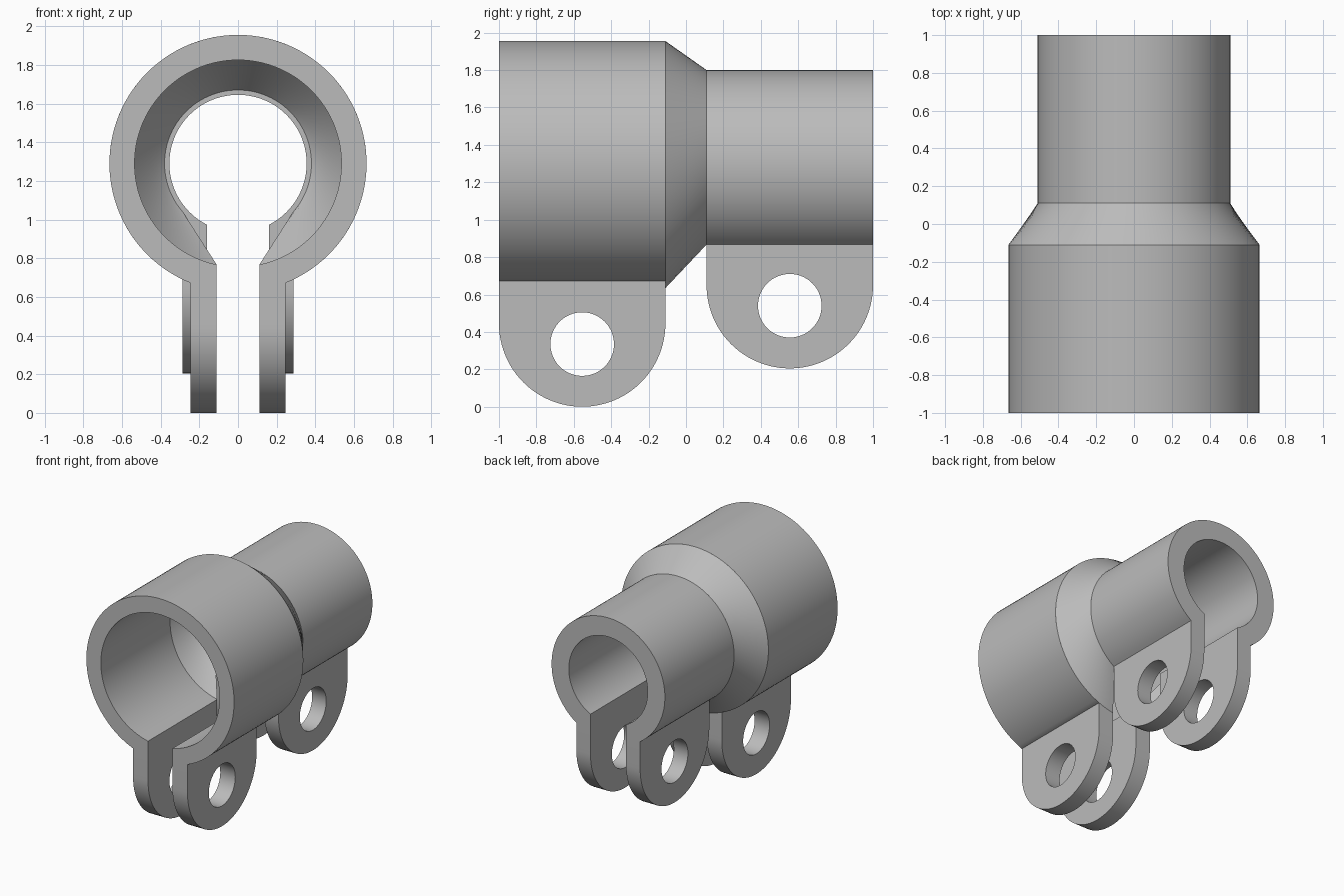
import bpy, bmesh
from math import sin, cos, pi, asin, sqrt

cube = bpy.data.objects.get("Cube")
if cube:
    bpy.data.objects.remove(cube, do_unlink=True)

AXIS_Z = 1.29      # height of the shared tube axis
STEPS = 96         # segments around each tube
GREY = (0.5, 0.5, 0.5, 1)

mat = bpy.data.materials.new("plain_grey")
mat.use_nodes = True
mat.diffuse_color = GREY
mat.node_tree.nodes["Principled BSDF"].inputs["Base Color"].default_value = GREY


def finish(name, bm):
    bmesh.ops.recalc_face_normals(bm, faces=bm.faces)
    mesh = bpy.data.meshes.new(name)
    bm.to_mesh(mesh)
    bm.free()
    mesh.materials.append(mat)
    obj = bpy.data.objects.new(name, mesh)
    bpy.context.collection.objects.link(obj)
    bpy.ops.object.select_all(action="DESELECT")
    obj.select_set(True)
    bpy.context.view_layer.objects.active = obj
    bpy.ops.object.shade_smooth_by_angle(angle=pi / 6)
    return obj


def drop(radius, x):
    """Height of the lower circle half at offset x."""
    return AXIS_Z - sqrt(radius * radius - x * x)


def arc(radius, gap, steps):
    """Open circle, with a gap of the given half width at the bottom."""
    start = asin(gap / radius)
    angles = [start + (2 * pi - 2 * start) * i / steps for i in range(steps + 1)]
    return [(radius * sin(a), AXIS_Z - radius * cos(a)) for a in angles]


def open_shell(name, front, back, y0, y1):
    """Skin between two sections, each an (outer, inner) pair of open paths."""
    bm = bmesh.new()
    fo, fi, bo, bi = [
        [bm.verts.new((x, y, z)) for x, z in path]
        for y, section in ((y0, front), (y1, back)) for path in section]
    for a, b in ((fo, fi), (bo, bi), (fo, bo), (fi, bi)):
        for i in range(len(a) - 1):
            bm.faces.new((a[i], a[i + 1], b[i + 1], b[i]))
    for i in (0, -1):
        bm.faces.new((fo[i], fi[i], bi[i], bo[i]))
    return finish(name, bm)


def collar(name, outer, bore, slot, ear_x, y0, y1):
    """Split tube whose lips run flat down to the top of the ears."""
    z = drop(outer, ear_x)
    inner = [(slot, z)] + arc(bore, slot, STEPS) + [(-slot, z)]
    section = (arc(outer, ear_x, STEPS + 2), inner)
    return open_shell(name, section, section, y0, y1)


def ear(name, x0, x1, y0, y1, bottom, top, hole_z, hole_r):
    """Round-ended clamping plate with a bolt hole."""
    r, mid = (y1 - y0) / 2, (y0 + y1) / 2
    outline = [(y1, top), (y0, top)]
    outline += [(mid - r * cos(pi * i / 48), bottom + r - r * sin(pi * i / 48))
                for i in range(49)]
    hole = [(mid + hole_r * cos(pi * i / 32), hole_z + hole_r * sin(pi * i / 32))
            for i in range(64)]
    bm = bmesh.new()
    edges = []
    for loop in (outline, hole):
        vs = [bm.verts.new((x0, y, z)) for y, z in loop]
        edges += [bm.edges.new((vs[i - 1], vs[i])) for i in range(len(vs))]
    bmesh.ops.triangle_fill(bm, edges=edges, use_beauty=True)
    geom = bmesh.ops.extrude_face_region(
        bm, geom=bm.faces[:], use_keep_orig=True)["geom"]
    moved = [v for v in geom if isinstance(v, bmesh.types.BMVert)]
    bmesh.ops.translate(bm, verts=moved, vec=(x1 - x0, 0, 0))
    return finish(name, bm)


# Wide front tube, narrow rear tube, and their clamping ears
for end, outer, bore, slot, ear_x, y0, y1, bottom in (
        ("front", 0.665, 0.535, 0.11, 0.245, -1.0, -0.11, 0.0),
        ("rear", 0.51, 0.355, 0.16, 0.287, 0.11, 1.0, 0.205)):
    collar(end + "_tube", outer, bore, slot, ear_x, y0, y1)
    for side, s in (("left", 1), ("right", -1)):
        ear(f"{end}_{side}_ear", s * slot, s * ear_x, y0, y1, bottom,
            drop(outer, ear_x), bottom + 0.335, 0.17)

# Tapered neck, with a slot that widens towards the rear
open_shell("tapered_neck",
           (arc(0.665, 0.11, STEPS), arc(0.535, 0.11, STEPS)),
           (arc(0.51, 0.285, STEPS), arc(0.38, 0.285, STEPS)),
           -0.11, 0.11)
